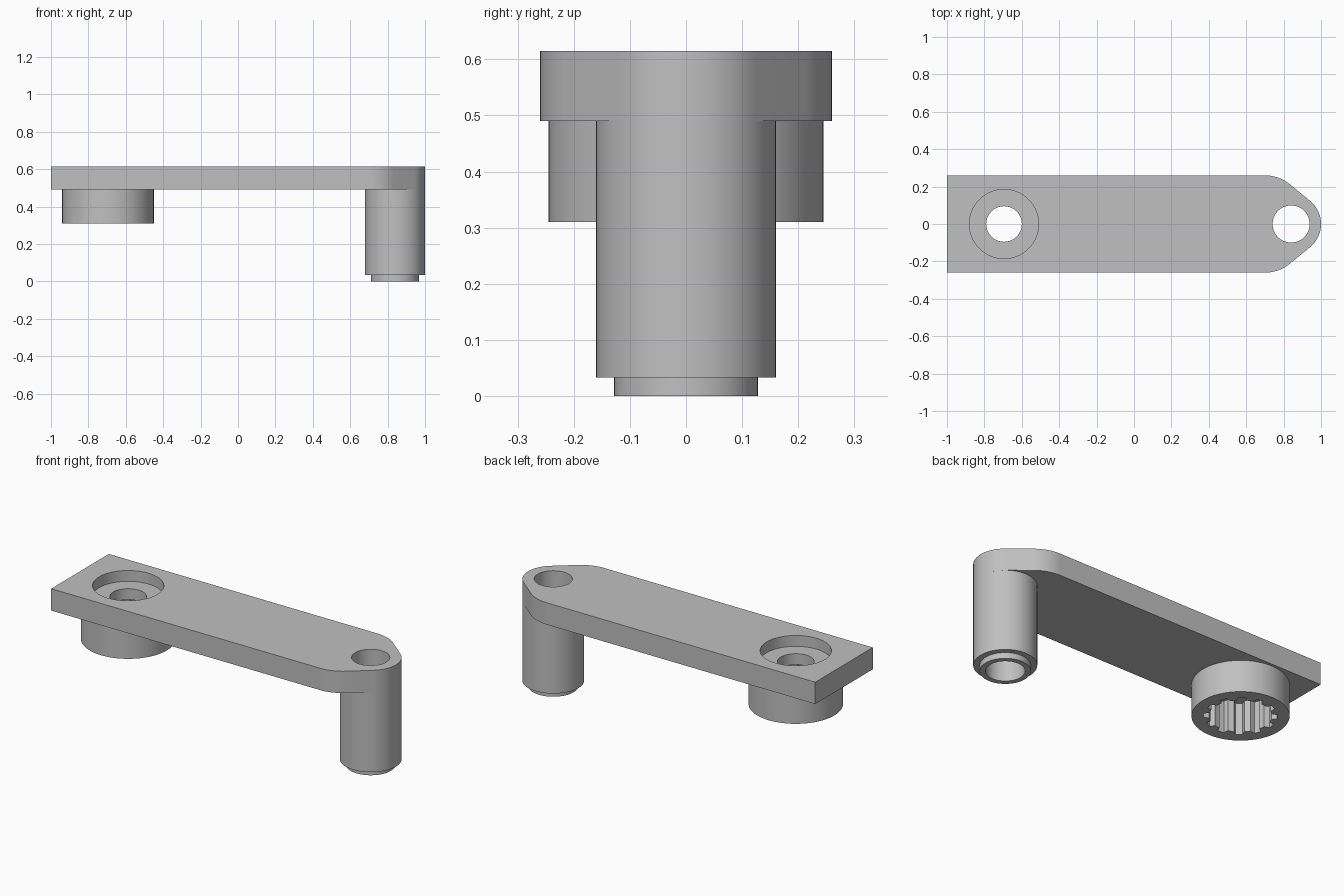
import bpy, bmesh
from math import cos, sin, pi, radians

cube = bpy.data.objects.get("Cube")
if cube:
    bpy.data.objects.remove(cube, do_unlink=True)

SEG = 96
PLATE_LOW, PLATE_TOP = 0.49, 0.615
HUB_X, PIN_X = -0.695, 0.84

grey = bpy.data.materials.new("plain grey")
grey.use_nodes = True
grey.diffuse_color = (0.53, 0.53, 0.53, 1)
grey.node_tree.nodes["Principled BSDF"].inputs["Base Color"].default_value = grey.diffuse_color


def make_object(name, bm):
    bmesh.ops.recalc_face_normals(bm, faces=bm.faces)
    mesh = bpy.data.meshes.new(name)
    bm.to_mesh(mesh)
    bm.free()
    mesh.materials.append(grey)
    obj = bpy.data.objects.new(name, mesh)
    bpy.context.collection.objects.link(obj)
    return obj


def smooth(obj):
    bpy.ops.object.select_all(action='DESELECT')
    obj.select_set(True)
    bpy.context.view_layer.objects.active = obj
    bpy.ops.object.shade_smooth_by_angle(angle=radians(30))


def arc(x, y, r, start, end, steps):
    angles = [radians(start + (end - start) * i / steps) for i in range(steps + 1)]
    return [(x + r * cos(a), y + r * sin(a)) for a in angles]


def circle(x, r):
    return arc(x, 0, r, 0, 360, SEG)[:-1]


def prism(name, outline, low, high):
    bm = bmesh.new()
    base = bm.faces.new([bm.verts.new((x, y, low)) for x, y in outline])
    top = bmesh.ops.extrude_face_region(bm, geom=[base])
    verts = [g for g in top["geom"] if isinstance(g, bmesh.types.BMVert)]
    bmesh.ops.translate(bm, verts=verts, vec=(0, 0, high - low))
    return make_object(name, bm)


def skin(name, loops, close=False):
    """Join successive (outline, height) loops with quads."""
    bm = bmesh.new()
    rings = [[bm.verts.new((x, y, z)) for x, y in pts] for pts, z in loops]
    pairs = list(zip(rings, rings[1:]))
    if close:
        pairs.append((rings[-1], rings[0]))
    for a, b in pairs:
        for i in range(SEG):
            j = (i + 1) % SEG
            bm.faces.new((a[i], a[j], b[j], b[i]))
    obj = make_object(name, bm)
    smooth(obj)
    return obj


# Arm plate: square at one end, filleted taper into a round tip at the other
half = [(-1, 0.26)] + arc(0.70, 0.05, 0.21, 90, 51, 14) + arc(PIN_X, 0, 0.16, 51, 0, 16)
outline = half + [(x, -y) for x, y in reversed(half[:-1])]
plate = prism("arm_plate", outline, PLATE_LOW, PLATE_TOP)

# Counterbore, bolt hole and pin hole
cutters = [
    prism("counterbore_cutter", circle(HUB_X, 0.185), 0.553, 0.8),
    prism("bolt_hole_cutter", circle(HUB_X, 0.095), 0.3, 0.7),
    prism("pin_hole_cutter", circle(PIN_X, 0.099), 0.3, 0.8),
]
bpy.context.view_layer.objects.active = plate
for cutter in cutters:
    cutter.hide_render = True
    mod = plate.modifiers.new("hole", 'BOOLEAN')
    mod.operation = 'DIFFERENCE'
    mod.solver = 'EXACT'
    mod.object = cutter
    bpy.ops.object.modifier_apply(modifier=mod.name)
    bpy.data.objects.remove(cutter, do_unlink=True)
smooth(plate)

# Hub below the plate with a toothed socket
socket = []
for k in range(SEG):
    r = 0.158 if k % 8 < 4 else 0.185
    a = 2 * pi * (k + 0.5) / SEG
    socket.append((HUB_X + r * cos(a), r * sin(a)))
rim = circle(HUB_X, 0.245)
skin("toothed_hub", [(rim, PLATE_LOW), (rim, 0.31), (socket, 0.31), (socket, PLATE_LOW)], close=True)

# Hollow pin with a stepped lower end
skin("hollow_pin", [
    (circle(PIN_X, 0.16), PLATE_LOW),
    (circle(PIN_X, 0.16), 0.033),
    (circle(PIN_X, 0.128), 0.033),
    (circle(PIN_X, 0.128), 0),
    (circle(PIN_X, 0.099), 0),
    (circle(PIN_X, 0.099), PLATE_LOW),
], close=True)
